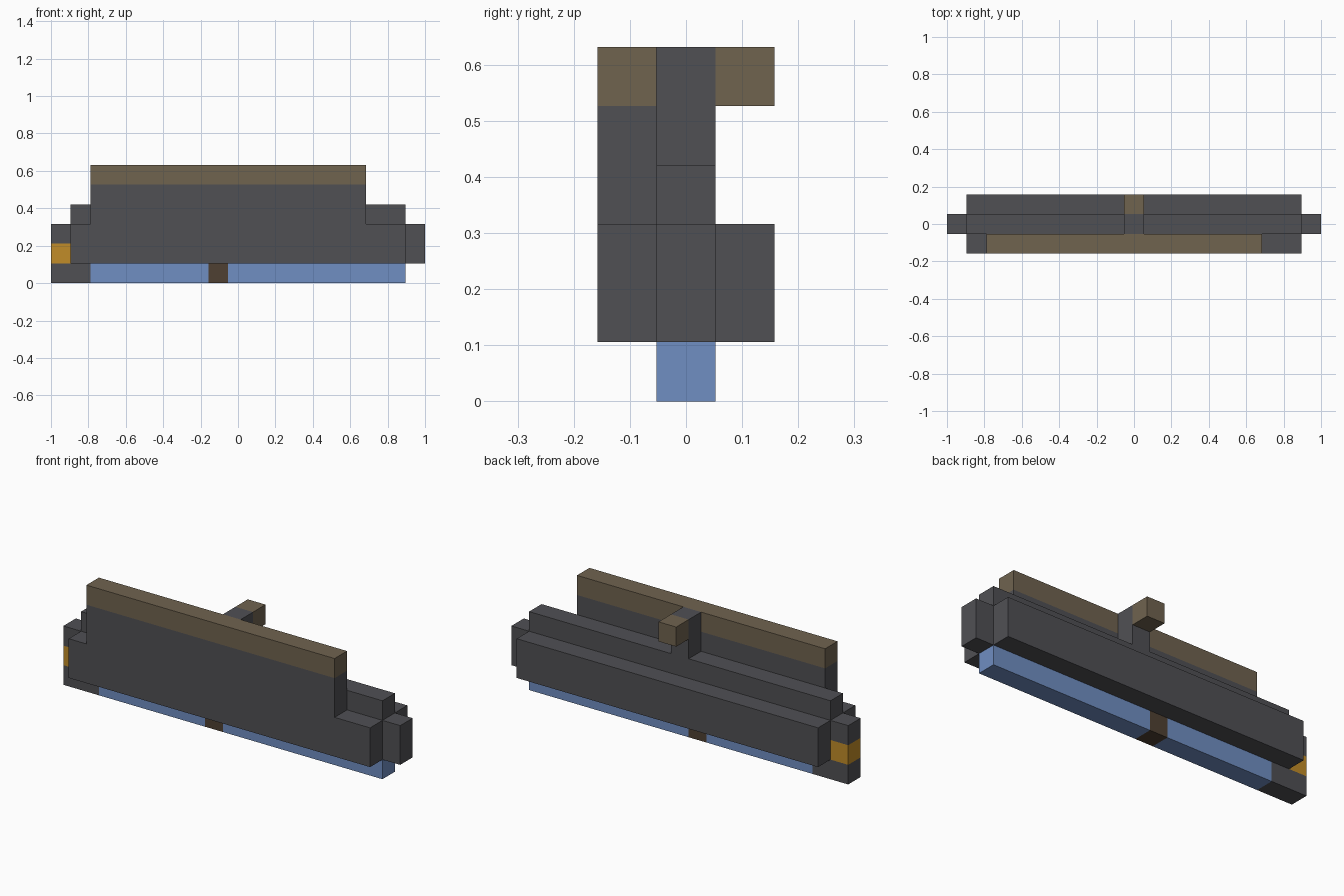
import bpy
import bmesh
from mathutils import Vector

cube = bpy.data.objects.get("Cube")
if cube:
    bpy.data.objects.remove(cube, do_unlink=True)

LENGTH, DEPTH = 19, 3          # size in blocks
U = 2 / LENGTH                 # one block


def linear(c):
    c /= 255
    return c / 12.92 if c <= 0.04045 else ((c + 0.055) / 1.055) ** 2.4


def material(name, *rgb):
    colour = (*[linear(c) for c in rgb], 1)
    mat = bpy.data.materials.new(name)
    mat.use_nodes = True
    mat.diffuse_color = colour
    bsdf = mat.node_tree.nodes["Principled BSDF"]
    bsdf.inputs["Base Color"].default_value = colour
    bsdf.inputs["Roughness"].default_value = 0.9
    return mat


grey = material("dark grey", 80, 80, 84)
tan = material("tan brown", 112, 99, 79)
blue = material("blue", 112, 142, 194)
orange = material("orange", 193, 140, 40)
brown = material("dark brown", 79, 64, 50)


def block(name, mat, x, y, z):
    """Box spanning block ranges (start, end) along each axis."""
    spans = (x, y, z)
    size = Vector([b - a for a, b in spans]) * U
    middle = Vector([(a + b) / 2 for a, b in spans])
    middle -= Vector((LENGTH / 2, DEPTH / 2, 0))
    bm = bmesh.new()
    bmesh.ops.create_cube(bm, size=1)
    bmesh.ops.scale(bm, vec=size, verts=bm.verts)
    mesh = bpy.data.meshes.new(name)
    bm.to_mesh(mesh)
    bm.free()
    mesh.materials.append(mat)
    obj = bpy.data.objects.new(name, mesh)
    obj.location = middle * U
    bpy.context.collection.objects.link(obj)


FRONT, MID, BACK = (0, 1), (1, 2), (2, 3)

# Front plate with tan top rail
block("front_plate_lower", grey, (1, 18), FRONT, (1, 3))
block("front_plate_upper", grey, (2, 16), FRONT, (3, 5))
block("front_top_rail", tan, (2, 16), FRONT, (5, 6))

# Back plate
block("back_plate", grey, (1, 18), BACK, (1, 3))

# Central core, with the orange block in its right end
block("core_lower", grey, (1, 19), MID, (1, 3))
block("core_upper", grey, (1, 18), MID, (3, 4))
block("right_end_cap", grey, (0, 1), MID, (2, 3))
block("right_end_light", orange, (0, 1), MID, (1, 2))

# Bottom strip
block("strip_right_end", grey, (0, 2), MID, (0, 1))
block("strip_right", blue, (2, 8), MID, (0, 1))
block("strip_divider", brown, (8, 9), MID, (0, 1))
block("strip_left", blue, (9, 18), MID, (0, 1))

# Handle post with tan knob at the back
block("handle_post", grey, (9, 10), MID, (4, 6))
block("handle_knob", tan, (9, 10), BACK, (5, 6))
